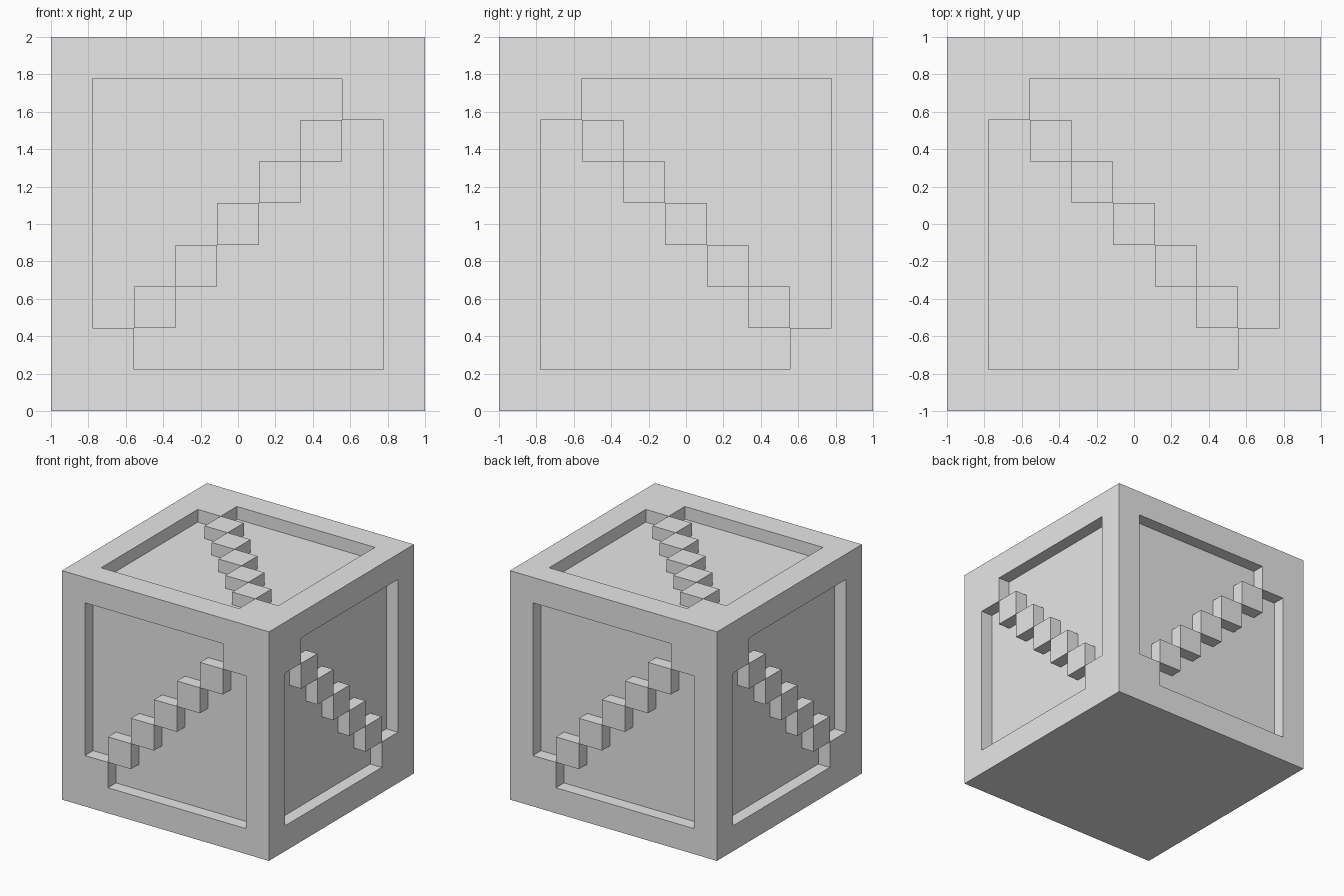
import bpy, bmesh
from mathutils import Vector

if "Cube" in bpy.data.objects:
    bpy.data.objects.remove(bpy.data.objects["Cube"])

CELLS = 9                 # each side is a 9 x 9 grid
CELL = 2 / CELLS
DEPTH = CELL / 2          # recess depth

bm = bmesh.new()
bmesh.ops.create_cube(bm, size=2)
bmesh.ops.subdivide_edges(bm, edges=bm.edges[:], cuts=CELLS - 1, use_grid_fill=True)
bm.normal_update()


def recess_cells(n, half):
    """Cells of one side above (half=1) or below (half=-1) its raised diagonal."""
    found = []
    for f in bm.faces:
        c = f.calc_center_median()
        if c.dot(n) < 0.999:
            continue
        if n.z:
            a, b = c.y, c.x
        elif n.x:
            a, b = c.z, c.y
        else:
            a, b = c.z, c.x
        sign = n.x + n.y + n.z
        inside = max(abs(a), abs(b)) < 1 - CELL
        if inside and half * (a + sign * b) > CELL / 2:
            found.append(f)
    return found


# Two stepped recesses on every side but the bottom, leaving a diagonal of blocks
sides = [Vector(v) for v in ((0, -1, 0), (0, 1, 0), (1, 0, 0), (-1, 0, 0), (0, 0, 1))]
for n in sides:
    for half in (1, -1):
        cells = recess_cells(n, half)
        bmesh.ops.inset_region(bm, faces=cells, thickness=0, depth=0)
        verts = list({v for f in cells for v in f.verts})
        bmesh.ops.translate(bm, verts=verts, vec=n * -DEPTH)
        bm.normal_update()

# Merge the flat grid cells into clean faces and stand the cube on the ground
bmesh.ops.dissolve_limit(bm, angle_limit=0.02, verts=bm.verts[:], edges=bm.edges[:])
bmesh.ops.translate(bm, verts=bm.verts[:], vec=(0, 0, 1))

mesh = bpy.data.meshes.new("carved_cube")
bm.to_mesh(mesh)
bm.free()
grey = bpy.data.materials.new("light grey")
grey.diffuse_color = (0.8, 0.8, 0.8, 1)
grey.use_nodes = True
grey.node_tree.nodes["Principled BSDF"].inputs["Base Color"].default_value = grey.diffuse_color
mesh.materials.append(grey)
cube = bpy.data.objects.new("carved_cube", mesh)
bpy.context.collection.objects.link(cube)
